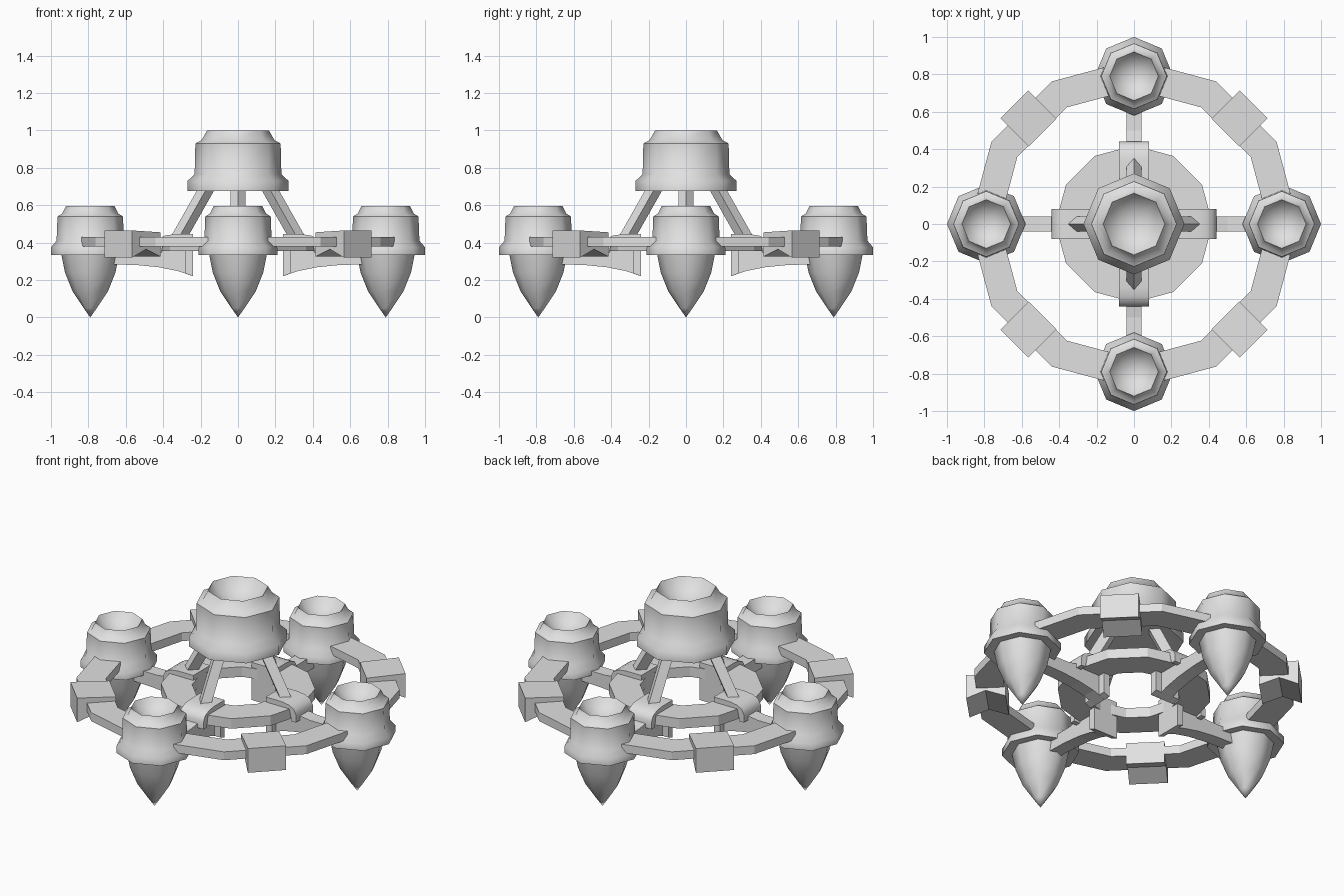
import bpy, bmesh, math
from mathutils import Matrix, Vector

if "Cube" in bpy.data.objects:
    bpy.data.objects.remove(bpy.data.objects["Cube"], do_unlink=True)

grey = bpy.data.materials.new("light_grey")
grey.use_nodes = True
tone = (0.75, 0.75, 0.75, 1)
grey.diffuse_color = tone
grey.node_tree.nodes["Principled BSDF"].inputs["Base Color"].default_value = tone


def finish(name, bm, smooth=False):
    bmesh.ops.remove_doubles(bm, verts=bm.verts, dist=0.0005)
    bmesh.ops.recalc_face_normals(bm, faces=bm.faces)
    mesh = bpy.data.meshes.new(name)
    bm.to_mesh(mesh)
    bm.free()
    mesh.materials.append(grey)
    obj = bpy.data.objects.new(name, mesh)
    bpy.context.collection.objects.link(obj)
    if smooth:
        bpy.ops.object.select_all(action="DESELECT")
        obj.select_set(True)
        bpy.context.view_layer.objects.active = obj
        bpy.ops.object.shade_smooth_by_angle(angle=math.radians(52))
    return obj


def lathe(name, profile, sides, smooth=False, closed=False):
    """Turn a (radius, height) profile around z."""
    bm = bmesh.new()
    verts = [bm.verts.new((r, 0, z)) for r, z in profile]
    pairs = list(zip(verts, verts[1:]))
    if closed:
        pairs.append((verts[-1], verts[0]))
    edges = [bm.edges.new(p) for p in pairs]
    bmesh.ops.spin(bm, geom=verts + edges, cent=(0, 0, 0), axis=(0, 0, 1),
                   angle=math.tau, steps=sides, use_duplicate=False)
    return finish(name, bm, smooth)


def plate(name, profile, width, angle, smooth=False):
    """Extrude an (x, z) outline across y, then turn it around z."""
    bm = bmesh.new()
    face = bm.faces.new([bm.verts.new((x, -width / 2, z)) for x, z in profile])
    out = bmesh.ops.extrude_face_region(bm, geom=[face])
    moved = [v for v in out["geom"] if isinstance(v, bmesh.types.BMVert)]
    bmesh.ops.translate(bm, verts=moved, vec=(0, width, 0))
    bm.transform(Matrix.Rotation(angle, 4, "Z"))
    return finish(name, bm, smooth)


def strut(name, start, end, radius, angle):
    """Four-sided bar between two points."""
    a, b = Vector(start), Vector(end)
    bm = bmesh.new()
    bmesh.ops.create_cone(bm, cap_ends=True, segments=4, radius1=radius,
                          radius2=radius, depth=(b - a).length)
    turn = (b - a).to_track_quat("Z", "Y").to_matrix().to_4x4()
    bm.transform(Matrix.Rotation(angle, 4, "Z") @ Matrix.Translation((a + b) / 2) @ turn)
    return finish(name, bm)


# Raised central pod with a hollow top
lathe("central_pod", [(0, 0.68), (0.27, 0.675), (0.27, 0.73), (0.232, 0.765),
                      (0.228, 0.93), (0.195, 0.948), (0.165, 1.0),
                      (0.135, 0.955), (0.07, 0.915), (0, 0.905)], 8, True)

# Outer and inner twelve-sided rings
lathe("outer_ring", [(0.72, 0.38), (0.88, 0.38), (0.88, 0.43), (0.72, 0.43)],
      12, closed=True)
lathe("inner_ring", [(0.25, 0.355), (0.42, 0.355), (0.42, 0.415), (0.25, 0.415)],
      12, closed=True)

pod_profile = [(0, 0), (0.035, 0.05), (0.095, 0.14), (0.135, 0.24), (0.155, 0.34),
               (0.21, 0.335), (0.21, 0.375), (0.18, 0.41), (0.175, 0.54),
               (0.15, 0.555), (0.13, 0.595), (0.105, 0.56), (0.055, 0.53), (0, 0.52)]
arm_profile = [(0.24, 0.22), (0.32, 0.248), (0.42, 0.268), (0.54, 0.28), (0.72, 0.285),
               (0.72, 0.36), (0.5, 0.36), (0.38, 0.38), (0.24, 0.38)]
# Thin hook over the inner ring: inner wall, top and rounded outer lip
bracket_profile = [(0.24, 0.22), (0.28, 0.235), (0.28, 0.4), (0.4, 0.4), (0.41, 0.345),
                   (0.44, 0.345), (0.44, 0.39), (0.425, 0.42), (0.39, 0.438),
                   (0.34, 0.445), (0.24, 0.445)]
clamp_profile = [(0.69, 0.325), (0.8, 0.365), (0.905, 0.32),
                 (0.905, 0.465), (0.69, 0.455)]

for i, side in enumerate(("left", "back", "right", "front")):
    angle = i * math.pi / 2
    # Outer pod with a pointed underside
    pod = lathe(side + "_pod", pod_profile, 8, True)
    pod.location = (0.79 * math.cos(angle), 0.79 * math.sin(angle), 0)
    # Arm, ring bracket and slanted leg
    plate(side + "_arm", arm_profile, 0.08, angle)
    plate(side + "_bracket", bracket_profile, 0.16, angle, True)
    strut(side + "_leg", (0.32, 0, 0.42), (0.15, 0, 0.72), 0.04, angle)
    # Clamp block between neighbouring pods
    plate(side + "_clamp", clamp_profile, 0.21, angle + math.pi / 4)
